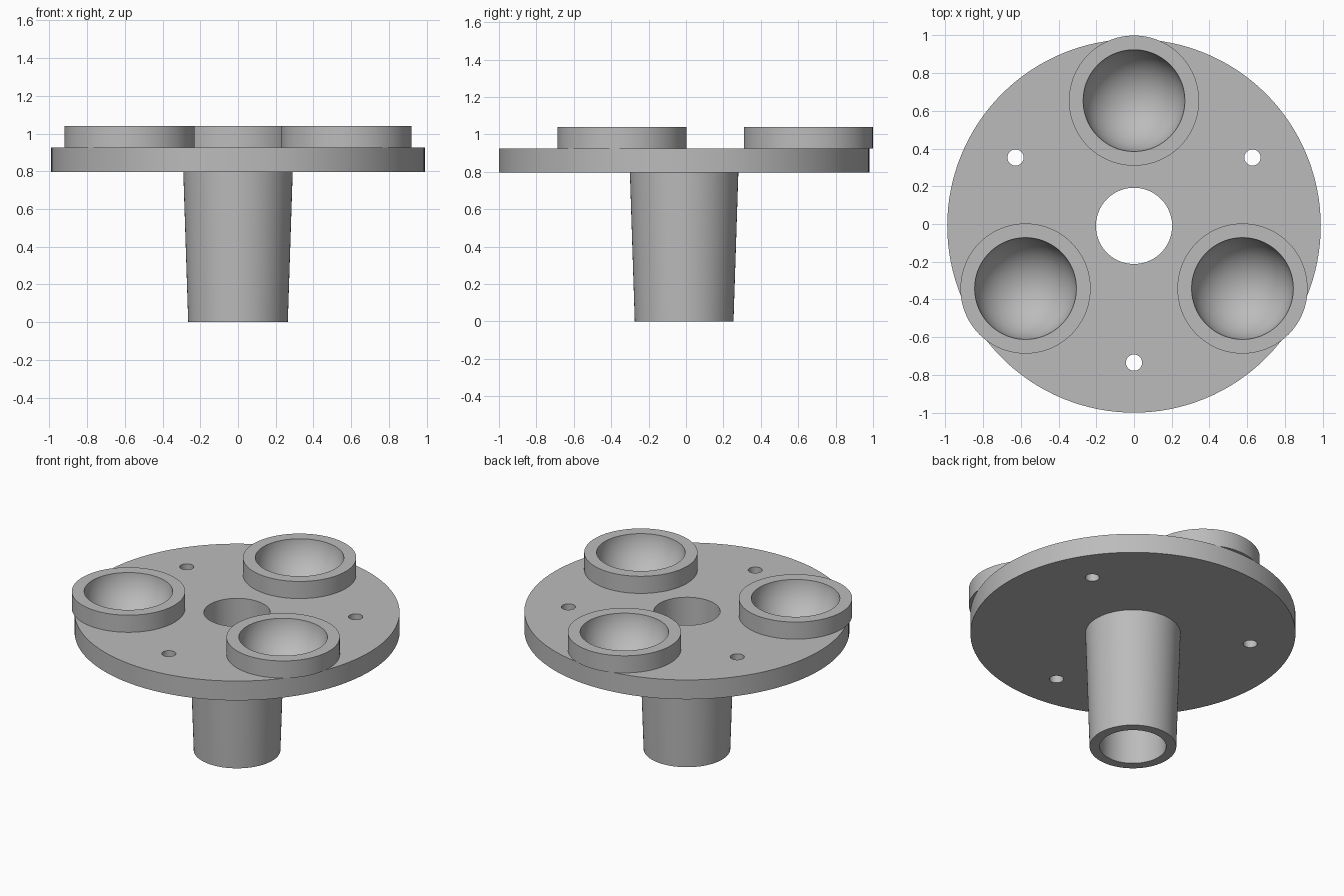
import bpy, math
from mathutils import Vector

cube = bpy.data.objects.get("Cube")
if cube:
    bpy.data.objects.remove(cube, do_unlink=True)

CENTRE_Y = -0.01
BASE, DECK, RIM = 0.795, 0.925, 1.04     # plate underside, plate top, cup rim
BOWL_Z, BOWL_R = 1.066, 0.271            # sphere that hollows each cup

grey = bpy.data.materials.new("plain_grey")
grey.use_nodes = True
colour = (0.5, 0.5, 0.5, 1)
grey.diffuse_color = colour
grey.node_tree.nodes["Principled BSDF"].inputs["Base Color"].default_value = colour


def cylinder(name, x, y, z0, z1, r0, r1=None, sides=96):
    bpy.ops.mesh.primitive_cone_add(
        vertices=sides, radius1=r0, radius2=r0 if r1 is None else r1,
        depth=z1 - z0, location=(x, y, (z0 + z1) / 2))
    obj = bpy.context.object
    obj.name = name
    obj.data.materials.append(grey)
    return obj


def bowl_cutter(x, y):
    bpy.ops.mesh.primitive_uv_sphere_add(
        segments=96, ring_count=48, radius=BOWL_R, location=(x, y, BOWL_Z))
    obj = bpy.context.object
    obj.name = "bowl_cutter"
    obj.data.materials.append(grey)
    return obj


def cut(obj, cutters):
    for cutter in cutters:
        cutter.hide_render = True
        mod = obj.modifiers.new("cut", 'BOOLEAN')
        mod.operation = 'DIFFERENCE'
        mod.solver = 'EXACT'
        mod.object = cutter
        bpy.context.view_layer.objects.active = obj
        bpy.ops.object.modifier_apply(modifier=mod.name)


def smooth(obj):
    bpy.ops.object.select_all(action='DESELECT')
    obj.select_set(True)
    bpy.context.view_layer.objects.active = obj
    bpy.ops.object.shade_smooth_by_angle(angle=math.radians(30))


def ring_points(radius, first_angle):
    for i in range(3):
        a = math.radians(first_angle + 120 * i)
        yield radius * math.cos(a), CENTRE_Y + radius * math.sin(a)


# Main parts
plate = cylinder("round_plate", 0, CENTRE_Y, BASE, DECK, 0.99, sides=128)
stem = cylinder("tapered_stem", 0, CENTRE_Y, 0, BASE, 0.264, 0.29)

# Central bore through the stem and plate
bore = cylinder("bore_cutter", 0, CENTRE_Y, -0.1, 1.1, 0.202)
cutters = [bore]
cut(stem, [bore])

# Three cups with spherical bowls
cups = []
for (x, y), side in zip(ring_points(0.664, 90), ("back", "right", "left")):
    cup = cylinder(side + "_cup", x, y, DECK, RIM, 0.345)
    bowl = bowl_cutter(x, y)
    cut(cup, [bowl])
    cutters.append(bowl)
    cups.append(cup)

# Three bolt holes between the cups
for x, y in ring_points(0.725, 30):
    cutters.append(cylinder("bolt_hole_cutter", x, y, 0.7, 1.0, 0.043, sides=48))

cut(plate, cutters)
for cutter in cutters:
    bpy.data.objects.remove(cutter, do_unlink=True)
for part in [plate, stem] + cups:
    smooth(part)
